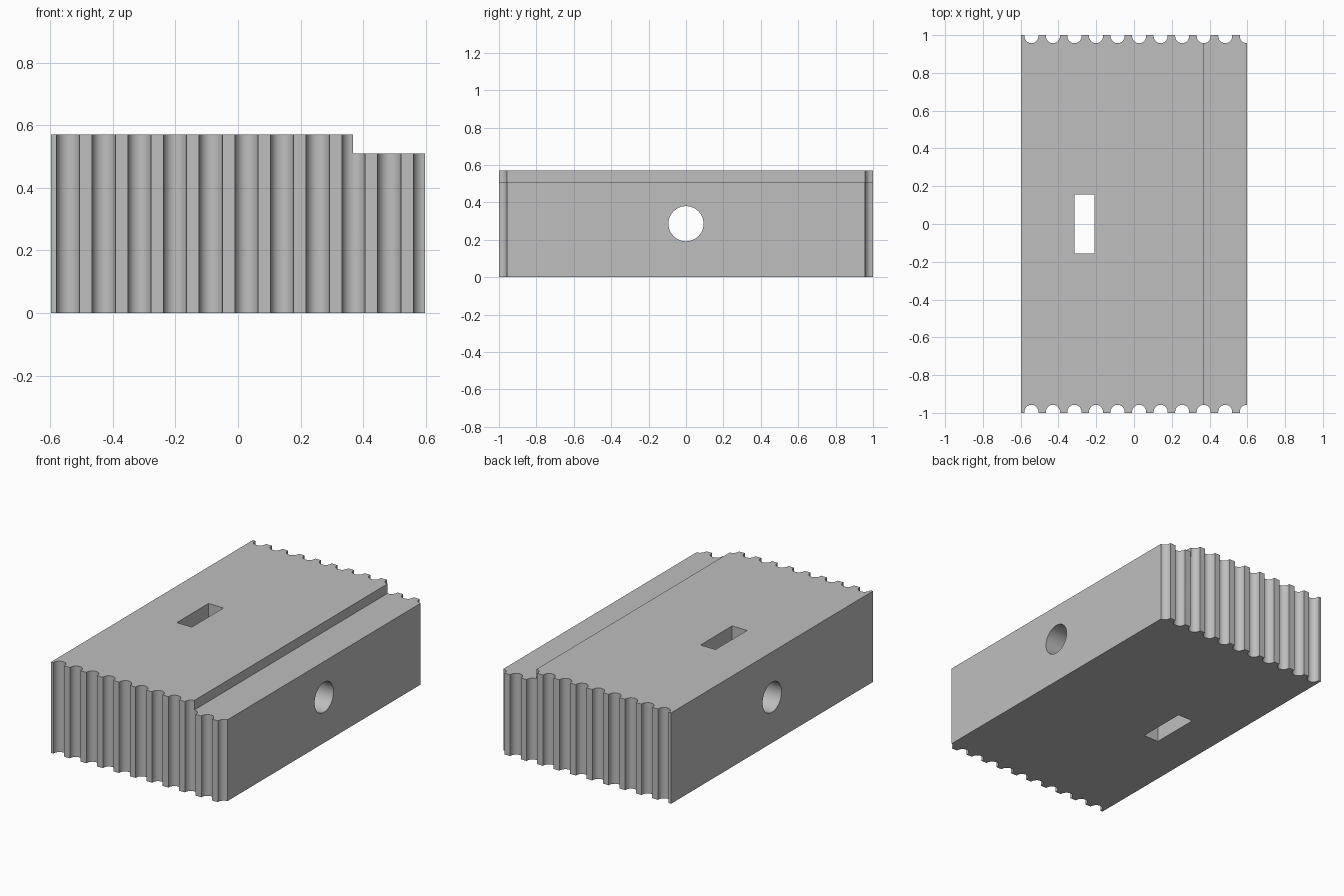
import bpy
import bmesh
from math import pi, sin, cos, radians

if "Cube" in bpy.data.objects:
    bpy.data.objects.remove(bpy.data.objects["Cube"], do_unlink=True)

HALF_W, HALF_L, HEIGHT = 0.597, 1.0, 0.57
STEP_X, STEP_Z = 0.367, 0.51
GROOVES, PITCH, RADIUS, DEPTH = 11, 0.114, 0.037, 0.043
ARC_STEPS = 12

grey = bpy.data.materials.new("plain grey")
grey.use_nodes = True
grey.diffuse_color = (0.52, 0.52, 0.52, 1)
grey.node_tree.nodes["Principled BSDF"].inputs["Base Color"].default_value = (0.52, 0.52, 0.52, 1)


def box(name, lo, hi):
    bpy.ops.mesh.primitive_cube_add(size=1, location=[(a + b) / 2 for a, b in zip(lo, hi)])
    ob = bpy.context.object
    ob.name = name
    ob.scale = [b - a for a, b in zip(lo, hi)]
    return ob


def cut(target, cutter):
    cutter.hide_render = True
    cutter.data.materials.append(grey)
    mod = target.modifiers.new(cutter.name, "BOOLEAN")
    mod.operation = "DIFFERENCE"
    mod.solver = "EXACT"
    mod.object = cutter
    bpy.context.view_layer.objects.active = target
    bpy.ops.object.modifier_apply(modifier=mod.name)
    bpy.data.objects.remove(cutter, do_unlink=True)


# Grooved edge of the plan, left to right; the last groove is cut in half by the side
edge = [(-HALF_W, -HALF_L)]
for i in range(GROOVES):
    centre = HALF_W - (GROOVES - 1 - i) * PITCH
    last = i == GROOVES - 1
    edge.append((centre - RADIUS, -HALF_L))
    for k in range((ARC_STEPS // 2 if last else ARC_STEPS) + 1):
        a = pi * k / ARC_STEPS
        edge.append((centre - RADIUS * cos(a), -HALF_L + DEPTH - RADIUS + RADIUS * sin(a)))
    if not last:
        edge.append((centre + RADIUS, -HALF_L))
plan = edge + [(x, -y) for x, y in reversed(edge)]

# Block body, extruded from the plan
bm = bmesh.new()
base = bm.faces.new([bm.verts.new((x, y, 0)) for x, y in plan])
top = bmesh.ops.extrude_face_region(bm, geom=[base])["geom"]
bmesh.ops.translate(bm, vec=(0, 0, HEIGHT),
                    verts=[v for v in top if isinstance(v, bmesh.types.BMVert)])
bmesh.ops.recalc_face_normals(bm, faces=bm.faces)
mesh = bpy.data.meshes.new("grooved_block")
bm.to_mesh(mesh)
bm.free()
mesh.materials.append(grey)
block = bpy.data.objects.new("grooved_block", mesh)
bpy.context.collection.objects.link(block)

# Lowered step along one side
cut(block, box("step_cutter", (STEP_X, -2, STEP_Z), (1, 2, 1)))

# Rectangular slot from top to bottom
cut(block, box("slot_cutter", (-0.315, -0.157, -1), (-0.21, 0.157, 1)))

# Round hole from side to side
bpy.ops.mesh.primitive_cylinder_add(vertices=48, radius=0.094, depth=3,
                                    location=(0, 0, 0.286), rotation=(0, pi / 2, 0))
bpy.context.object.name = "hole_cutter"
cut(block, bpy.context.object)

# Smooth grooves and hole, sharp corners
bpy.ops.object.select_all(action="DESELECT")
block.select_set(True)
bpy.context.view_layer.objects.active = block
bpy.ops.object.shade_smooth_by_angle(angle=radians(30))
